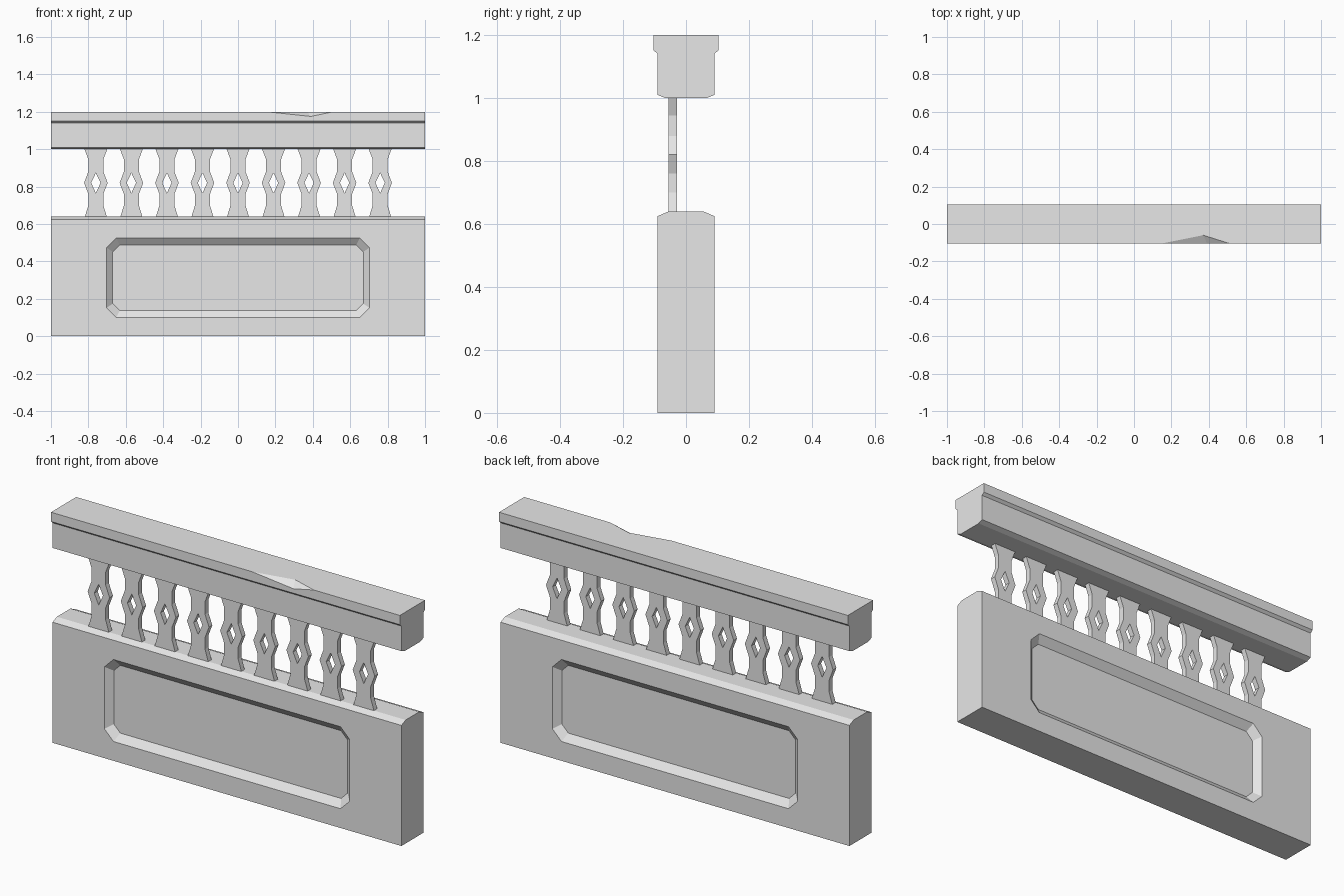
import bpy
import bmesh
from math import radians

if "Cube" in bpy.data.objects:
    bpy.data.objects.remove(bpy.data.objects["Cube"])

stone = bpy.data.materials.new("pale grey stone")
stone.use_nodes = True
stone.diffuse_color = (0.8, 0.8, 0.8, 1)
stone.node_tree.nodes["Principled BSDF"].inputs["Base Color"].default_value = (0.8, 0.8, 0.8, 1)


def add_object(name, data):
    obj = bpy.data.objects.new(name, data)
    bpy.context.scene.collection.objects.link(obj)
    return obj


def finish(name, bm):
    bmesh.ops.recalc_face_normals(bm, faces=bm.faces[:])
    mesh = bpy.data.meshes.new(name)
    bm.to_mesh(mesh)
    bm.free()
    mesh.materials.append(stone)
    return add_object(name, mesh)


def loft(name, rings):
    """Closed solid through rings with equal point counts."""
    bm = bmesh.new()
    loops = [[bm.verts.new(p) for p in ring] for ring in rings]
    n = len(loops[0])
    for a, b in zip(loops, loops[1:]):
        for i in range(n):
            j = (i + 1) % n
            bm.faces.new((a[i], a[j], b[j], b[i]))
    bm.faces.new(loops[0])
    bm.faces.new(loops[-1])
    return finish(name, bm)


def long_bar(name, half_profile):
    """Mirror a (y, z) half profile and run it along the full length."""
    profile = half_profile + [(-y, z) for y, z in reversed(half_profile)]
    return loft(name, [[(x, y, z) for y, z in profile] for x in (-1, 1)])


def baked(obj):
    graph = bpy.context.evaluated_depsgraph_get()
    return bpy.data.meshes.new_from_object(obj.evaluated_get(graph))


def carve(obj, cutters):
    for cutter in cutters:
        cutter.hide_render = True
        mod = obj.modifiers.new("carve", "BOOLEAN")
        mod.operation, mod.solver, mod.object = "DIFFERENCE", "EXACT", cutter
    mesh = baked(obj)
    obj.modifiers.clear()
    obj.data = mesh
    for cutter in cutters:
        bpy.data.objects.remove(cutter)


def clipped_rectangle(y, half_width, low, high, cut):
    w = half_width
    return [(x, y, z) for x, z in (
        (-w, low + cut), (-w + cut, low), (w - cut, low), (w, low + cut),
        (w, high - cut), (w - cut, high), (-w + cut, high), (-w, high - cut))]


# Base wall with a sunken, bevelled panel on each side
base = long_bar("base_wall", [(0.09, 0), (0.09, 0.625), (0.055, 0.64)])
panels = []
for side in (-1, 1):
    panels.append(loft("panel_cutter", [
        clipped_rectangle(side * 0.12, 0.703, 0.1, 0.525, 0.052),
        clipped_rectangle(side * 0.09, 0.703, 0.1, 0.525, 0.052),
        clipped_rectangle(side * 0.06, 0.67, 0.137, 0.488, 0.037)]))
carve(base, panels)

# Top rail with a chipped front edge
rail = long_bar("top_rail", [(0.065, 1), (0.09, 1.01), (0.09, 1.14),
                             (0.103, 1.152), (0.103, 1.2)])
chip = bmesh.new()
for p in ((0.14, -0.104, 1.201), (0.515, -0.104, 1.201), (0.37, -0.06, 1.2),
          (0.39, -0.103, 1.175), (0.38, -0.2, 1.3)):
    chip.verts.new(p)
bmesh.ops.convex_hull(chip, input=chip.verts[:])
carve(rail, [finish("chip_cutter", chip)])

# Flat cut-out baluster with a diamond hole
right_edge = [(0.06, 0.635), (0.04, 0.7), (0.04, 0.76), (0.063, 0.82),
              (0.04, 0.88), (0.04, 0.945), (0.062, 1.003)]
outline = right_edge + [(-x, z) for x, z in reversed(right_edge)]
diamond = [(0, 0.765), (0.025, 0.82), (0, 0.873), (-0.025, 0.82)]
curve = bpy.data.curves.new("baluster_outline", "CURVE")
curve.dimensions = "2D"
curve.fill_mode = "BOTH"
curve.extrude = 0.0135
for points in (outline, diamond):
    spline = curve.splines.new("POLY")
    spline.points.add(len(points) - 1)
    for point, (x, z) in zip(spline.points, points):
        point.co = (x, z, 0, 1)
    spline.use_cyclic_u = True
pattern = add_object("baluster_pattern", curve)
bpy.context.view_layer.update()
baluster_mesh = baked(pattern)
bpy.data.objects.remove(pattern)
baluster_mesh.materials.clear()
baluster_mesh.materials.append(stone)
for poly in baluster_mesh.polygons:
    poly.use_smooth = False

for i in range(9):
    baluster = add_object(f"baluster_{i + 1}", baluster_mesh)
    baluster.location = (0.19 * (i - 4), -0.0425, 0)
    baluster.rotation_euler.x = radians(90)
